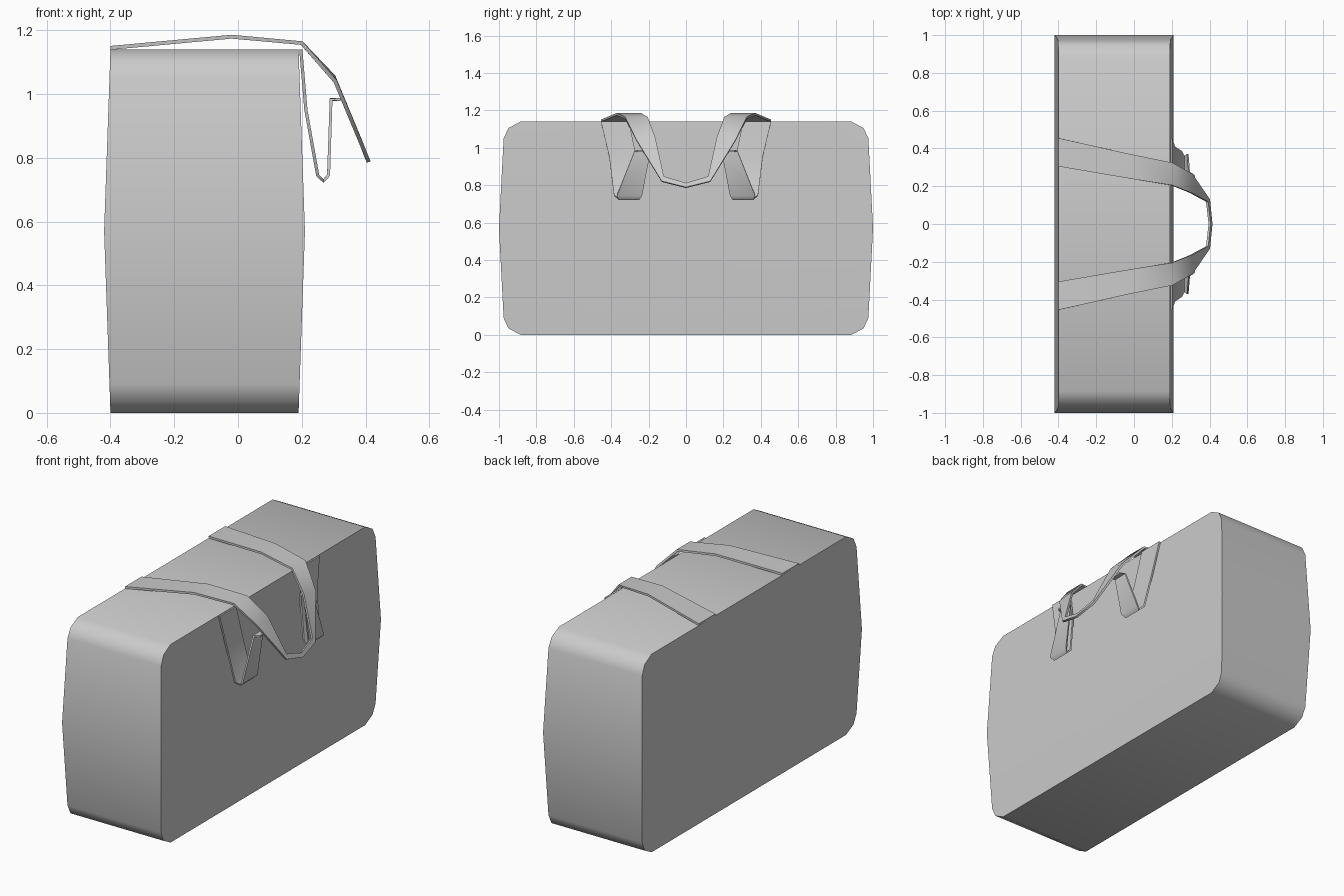
import bpy, math

cube = bpy.data.objects.get("Cube")
if cube:
    bpy.data.objects.remove(cube, do_unlink=True)

GREY = (0.6, 0.6, 0.6, 1)
mat = bpy.data.materials.new("plain grey")
mat.use_nodes = True
mat.diffuse_color = GREY
mat.node_tree.nodes["Principled BSDF"].inputs["Base Color"].default_value = GREY


def make_part(name, verts, faces, thickness=0, angle=50):
    mesh = bpy.data.meshes.new(name)
    mesh.from_pydata(verts, [], faces)
    mesh.materials.append(mat)
    obj = bpy.data.objects.new(name, mesh)
    bpy.context.collection.objects.link(obj)
    bpy.ops.object.select_all(action='DESELECT')
    obj.select_set(True)
    bpy.context.view_layer.objects.active = obj
    bpy.ops.object.mode_set(mode='EDIT')
    bpy.ops.mesh.select_all(action='SELECT')
    bpy.ops.mesh.normals_make_consistent(inside=False)
    bpy.ops.object.mode_set(mode='OBJECT')
    if thickness:
        mod = obj.modifiers.new("thickness", 'SOLIDIFY')
        mod.thickness = thickness
        mod.offset = 0
        bpy.ops.object.modifier_apply(modifier=mod.name)
    bpy.ops.object.shade_smooth_by_angle(angle=math.radians(angle))
    return obj


def strap(name, stations, thickness=0.012):
    """Ribbon through pairs of edge points, given solid thickness."""
    verts = [p for pair in stations for p in pair]
    faces = [(2 * i, 2 * i + 1, 2 * i + 3, 2 * i + 2) for i in range(len(stations) - 1)]
    return make_part(name, verts, faces, thickness)


def flip(pair):
    return [(x, -y, z) for x, y, z in pair]


# Bag body: rounded, bulging outline extruded across the depth
HEIGHT, MID = 1.14, 0.57
quarter = [(0.885, 0), (0.95, 0.035), (0.975, 0.09)]
half = quarter + [(1.0, MID)] + [(y, HEIGHT - z) for y, z in reversed(quarter)]
outline = half + [(-y, z) for y, z in reversed(half)]
n, h = len(outline), len(half)


def side(sign):
    return [(-0.105 + sign * (0.315 - 0.02 * abs(z - MID) / MID), y, z) for y, z in outline]


verts = side(-1) + side(1)
faces = [(i, (i + 1) % n, (i + 1) % n + n, i + n) for i in range(n)]
m = h // 2
lower = list(range(m + 1)) + list(range(n - 1 - m, n))
upper = list(range(m, n - m))
for cap in (lower, upper):
    faces += [tuple(cap), tuple(i + n for i in cap)]
make_part("bag_body", verts, faces)

# Carry handle: over the top on one side, through the grip, back on the other
handle_half = [
    [(-0.40, 0.455, 1.145), (-0.40, 0.305, 1.145)],
    [(-0.02, 0.37, 1.18), (-0.02, 0.24, 1.18)],
    [(0.20, 0.325, 1.16), (0.20, 0.205, 1.16)],
    [(0.305, 0.265, 1.04), (0.30, 0.165, 1.055)],
    [(0.397, 0.13, 0.82), (0.387, 0.118, 0.845)],
]
grip = [[(0.41, 0, 0.787), (0.40, 0, 0.81)]]
strap("carry_handle", handle_half + grip + [flip(p) for p in reversed(handle_half)])

# Hanging strap loops below the handle
loop = [
    [(0.197, 0.455, 1.14), (0.197, 0.305, 1.14)],
    [(0.213, 0.41, 0.95), (0.213, 0.265, 0.95)],
    [(0.25, 0.385, 0.745), (0.25, 0.24, 0.745)],
    [(0.268, 0.36, 0.727), (0.268, 0.25, 0.727)],
    [(0.284, 0.37, 0.745), (0.284, 0.235, 0.745)],
    [(0.292, 0.275, 0.983), (0.292, 0.19, 0.983)],
    [(0.322, 0.26, 0.983), (0.322, 0.185, 0.983)],
]
strap("left_strap_loop", loop, 0.01)
strap("right_strap_loop", [flip(p) for p in loop], 0.01)
